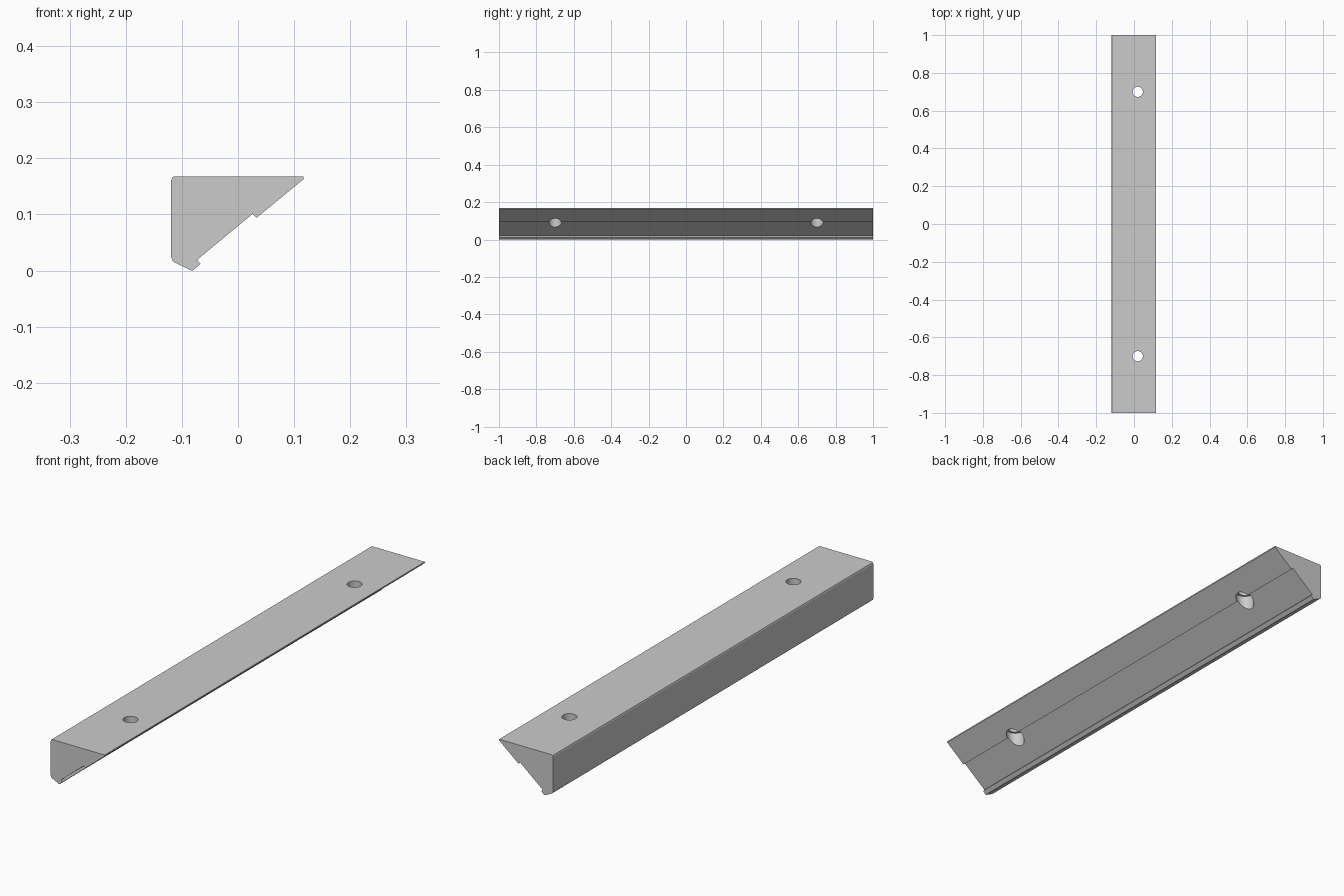
import bpy, bmesh, math

if "Cube" in bpy.data.objects:
    bpy.data.objects.remove(bpy.data.objects["Cube"], do_unlink=True)

grey = bpy.data.materials.new("light grey")
grey.use_nodes = True
colour = (0.6, 0.6, 0.6, 1)
grey.diffuse_color = colour
grey.node_tree.nodes["Principled BSDF"].inputs["Base Color"].default_value = colour

# Cross-section (x, z) of the rail, clockwise from the top left
PROFILE = [(-0.119, 0.161), (-0.117, 0.166), (-0.113, 0.168), (0.117, 0.168),
           (0.117, 0.163), (0.033, 0.094), (0.026, 0.101), (-0.073, 0.019),
           (-0.067, 0.012), (-0.079, 0.001), (-0.082, 0.0), (-0.085, 0.001),
           (-0.113, 0.0145), (-0.117, 0.018), (-0.119, 0.024)]


def finish(name, bm):
    bmesh.ops.recalc_face_normals(bm, faces=bm.faces)
    mesh = bpy.data.meshes.new(name)
    bm.to_mesh(mesh)
    bm.free()
    mesh.materials.append(grey)
    obj = bpy.data.objects.new(name, mesh)
    bpy.context.collection.objects.link(obj)
    return obj


# Rail body, extruded along its length
bm = bmesh.new()
face = bm.faces.new([bm.verts.new((x, -1, z)) for x, z in PROFILE])
ext = bmesh.ops.extrude_face_region(bm, geom=[face])
bmesh.ops.translate(bm, vec=(0, 2, 0),
                    verts=[v for v in ext["geom"] if isinstance(v, bmesh.types.BMVert)])
rail = finish("rail", bm)


# Stepped screw hole: wide bore from below, narrow through the top
def hole_cutter(name, y, segments=48):
    bm = bmesh.new()
    rings = []
    for r, z in [(0.035, -0.05), (0.035, 0.128), (0.027, 0.128), (0.027, 0.25)]:
        rings.append([bm.verts.new((0.02 + r * math.cos(a), y + r * math.sin(a), z))
                      for a in (2 * math.pi * i / segments for i in range(segments))])
    for low, high in zip(rings, rings[1:]):
        for i in range(segments):
            j = (i + 1) % segments
            bm.faces.new((low[i], low[j], high[j], high[i]))
    bm.faces.new(rings[0])
    bm.faces.new(rings[-1])
    cutter = finish(name, bm)
    cutter.hide_render = True
    cutter.hide_set(True)
    return cutter


for side, y in (("front", -0.7), ("back", 0.7)):
    mod = rail.modifiers.new(side + " screw hole", "BOOLEAN")
    mod.operation = "DIFFERENCE"
    mod.solver = "EXACT"
    mod.object = hole_cutter(side + "_hole_cutter", y)

# Apply the holes, then smooth the bores and keep the edges sharp
bpy.ops.object.select_all(action="DESELECT")
rail.select_set(True)
bpy.context.view_layer.objects.active = rail
for mod in list(rail.modifiers):
    cutter = mod.object
    bpy.ops.object.modifier_apply(modifier=mod.name)
    bpy.data.objects.remove(cutter, do_unlink=True)
bpy.ops.object.shade_smooth_by_angle(angle=math.radians(15))
